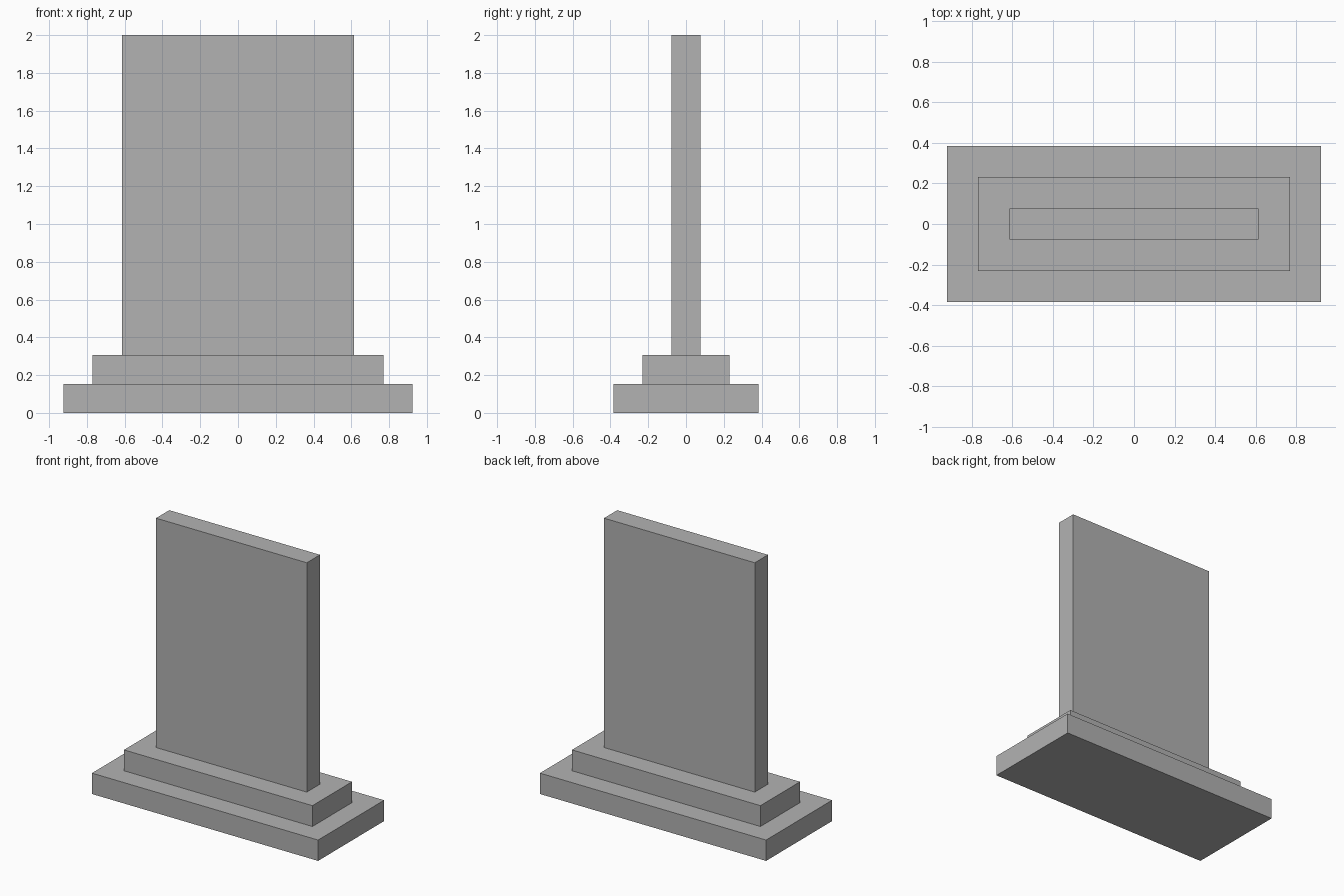
import bpy

cube = bpy.data.objects.get("Cube")
if cube:
    bpy.data.objects.remove(cube, do_unlink=True)

UNIT = 2 / 13  # the whole monument is thirteen modules tall

# Stone colour
stone = bpy.data.materials.new("grey_stone")
stone.use_nodes = True
grey = (0.448, 0.448, 0.448, 1)
stone.diffuse_color = grey
stone.node_tree.nodes["Principled BSDF"].inputs["Base Color"].default_value = grey


def block(name, width, depth, bottom, height):
    """Add a centred stone block, measured in modules."""
    bpy.ops.mesh.primitive_cube_add(size=1, location=(0, 0, (bottom + height / 2) * UNIT))
    obj = bpy.context.object
    obj.name = obj.data.name = name
    obj.scale = (width * UNIT, depth * UNIT, height * UNIT)
    bpy.ops.object.transform_apply(location=False, rotation=False, scale=True)
    obj.data.materials.append(stone)


# Two stepped plinths and the upright slab
block("lower_step", 12, 5, 0, 1)
block("upper_step", 10, 3, 1, 1)
block("upright_slab", 8, 1, 2, 11)
